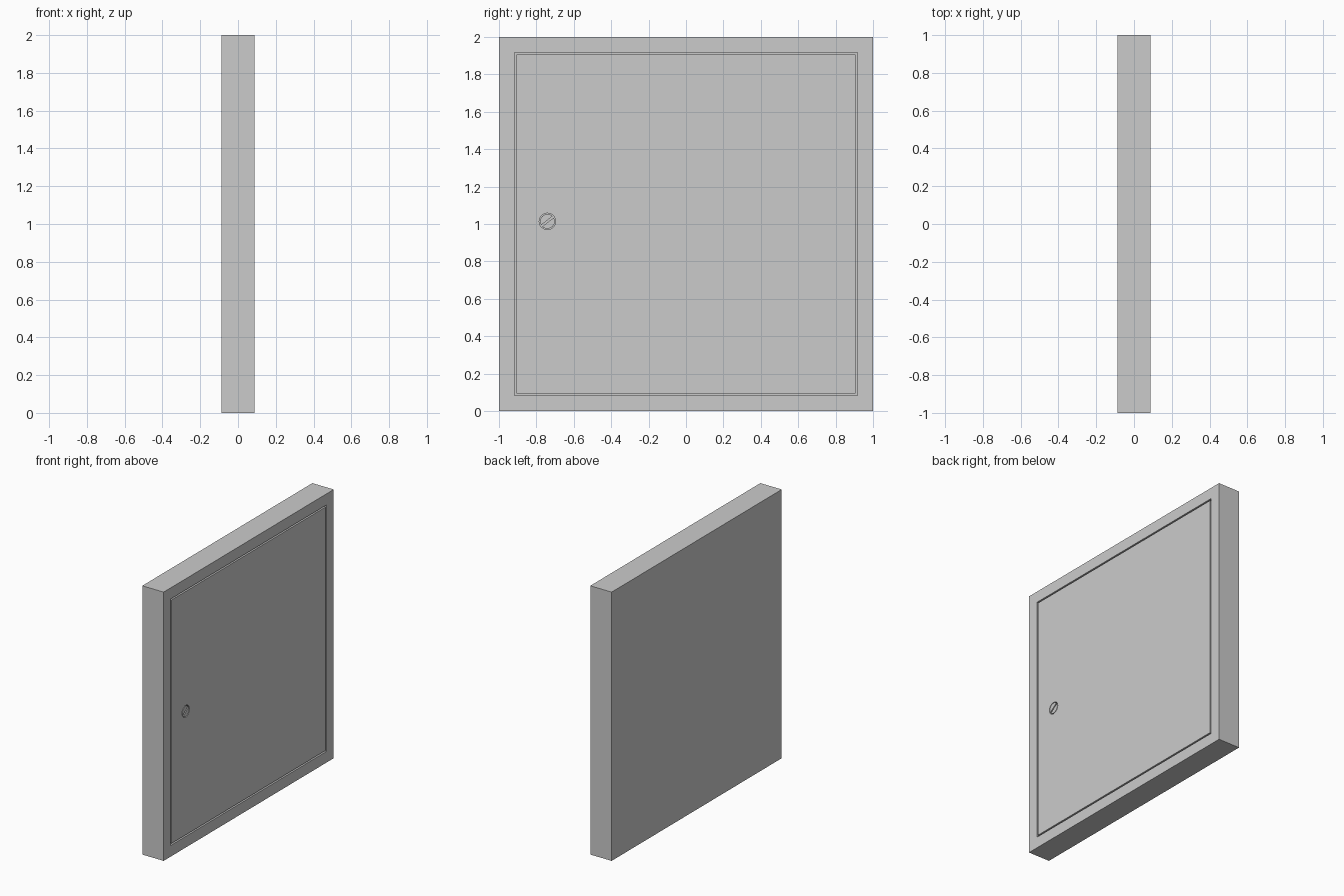
import bpy
from math import radians, pi

if "Cube" in bpy.data.objects:
    bpy.data.objects.remove(bpy.data.objects["Cube"])

X = 0.088       # half thickness
D = 0.02        # groove depth
LOCK = (-0.741, 1.014)


def box(name, x0, x1, y, z, hy, hz, rot=0):
    bpy.ops.mesh.primitive_cube_add(size=1, location=((x0 + x1) / 2, y, z))
    o = bpy.context.object
    o.name = name
    o.scale = (x1 - x0, 2 * hy, 2 * hz)
    bpy.ops.object.transform_apply(location=False, rotation=False, scale=True)
    o.rotation_euler.x = rot
    return o


def disc(name, x0, x1, r):
    bpy.ops.mesh.primitive_cylinder_add(vertices=24, radius=r, depth=x1 - x0,
                                        location=((x0 + x1) / 2, *LOCK),
                                        rotation=(0, pi / 2, 0))
    o = bpy.context.object
    o.name = name
    return o


def cut(target, cutter):
    m = target.modifiers.new("cut", 'BOOLEAN')
    m.operation = 'DIFFERENCE'
    m.solver = 'EXACT'
    m.object = cutter
    bpy.context.view_layer.objects.active = target
    bpy.ops.object.modifier_apply(modifier=m.name)
    bpy.data.objects.remove(cutter)


# Surrounding cabinet body with a shallow pocket for the door
body = box("cabinet_body", -X, X, 0, 1, 1, 1)
cut(body, box("pocket_cutter", X - D, X + 0.1, 0, 1, 0.917, 0.917))

# Flush door leaf, leaving a thin gap all round, with a lock hole
door = box("door_panel", X - D, X, 0, 1, 0.906, 0.906)
cut(door, disc("hole_cutter", X - 0.1, X + 0.1, 0.044))

# Round lock with a slanted key slot
lock = disc("lock_disc", X - D, X, 0.039)
cut(lock, box("slot_cutter", X - 0.012, X + 0.1, *LOCK, 0.06, 0.005, radians(38)))
